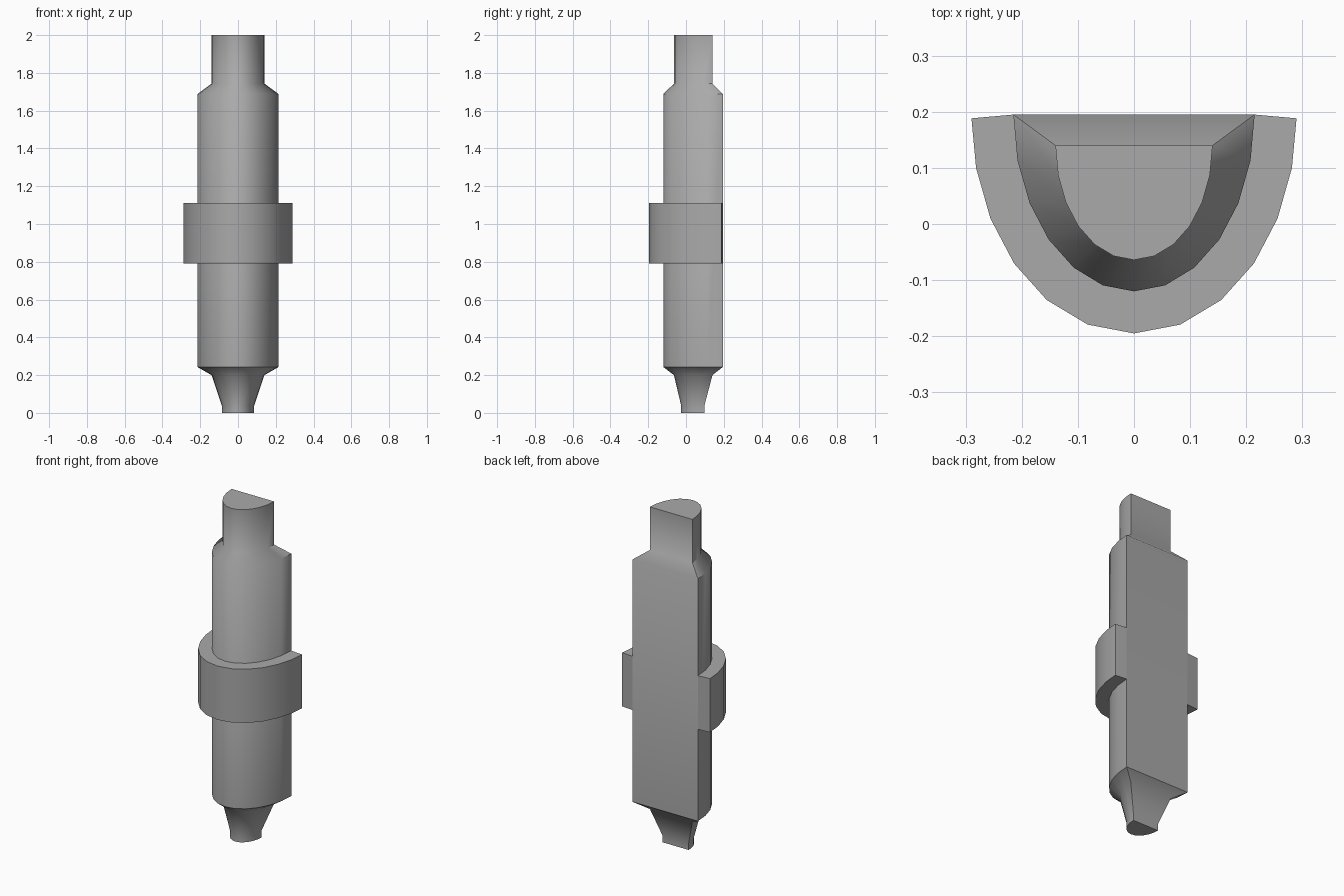
import bpy, bmesh, math
from mathutils import Vector

cube = bpy.data.objects.get("Cube")
if cube:
    bpy.data.objects.remove(cube, do_unlink=True)

steel = bpy.data.materials.new("plain_grey")
steel.use_nodes = True
GREY = (0.4, 0.4, 0.4, 1)
steel.diffuse_color = GREY
steel.node_tree.nodes["Principled BSDF"].inputs["Base Color"].default_value = GREY

SEGMENTS = 12


def half_ellipse(rx, ry, back):
    """Half ellipse bulging to the front, flat side at y = back."""
    angles = [math.pi * i / SEGMENTS for i in range(SEGMENTS + 1)]
    return [Vector((-rx * math.cos(a), back - ry * math.sin(a))) for a in angles]


def offset_outward(points, distance):
    result = []
    for i, p in enumerate(points):
        before = (p - points[i - 1]).normalized() if i else Vector((0, 0))
        after = (points[i + 1] - p).normalized() if i + 1 < len(points) else Vector((0, 0))
        t = (before + after).normalized()
        result.append(p + Vector((t.y, -t.x)) * distance)
    return result


def loft(name, sections, smooth_angle):
    """Join stacked outlines, given as (z, points), into a closed solid."""
    bm = bmesh.new()
    rings = [[bm.verts.new((p.x, p.y, z)) for p in pts] for z, pts in sections]
    for low, high in zip(rings, rings[1:]):
        n = len(low)
        for i in range(n):
            j = (i + 1) % n
            bm.faces.new((low[i], low[j], high[j], high[i]))
    bm.faces.new(rings[0][::-1])
    bm.faces.new(rings[-1])
    bmesh.ops.recalc_face_normals(bm, faces=bm.faces)
    mesh = bpy.data.meshes.new(name)
    bm.to_mesh(mesh)
    bm.free()
    mesh.materials.append(steel)
    obj = bpy.data.objects.new(name, mesh)
    bpy.context.collection.objects.link(obj)
    bpy.ops.object.select_all(action="DESELECT")
    obj.select_set(True)
    bpy.context.view_layer.objects.active = obj
    bpy.ops.object.shade_smooth_by_angle(angle=math.radians(smooth_angle))
    return obj


# Shaft: tip, lower taper, main body, chamfer and upper neck
tip = half_ellipse(0.086, 0.124, 0.098)
neck = half_ellipse(0.14, 0.204, 0.14)
body = half_ellipse(0.215, 0.315, 0.195)
loft("shaft", [(0, tip), (0.04, tip), (0.2, neck), (0.243, body),
               (1.688, body), (1.743, neck), (2, neck)], 50)

# Collar: half band wrapped round the front of the body
collar = offset_outward(body, 0.075) + body[::-1]
loft("collar", [(0.79, collar), (1.11, collar)], 40)
